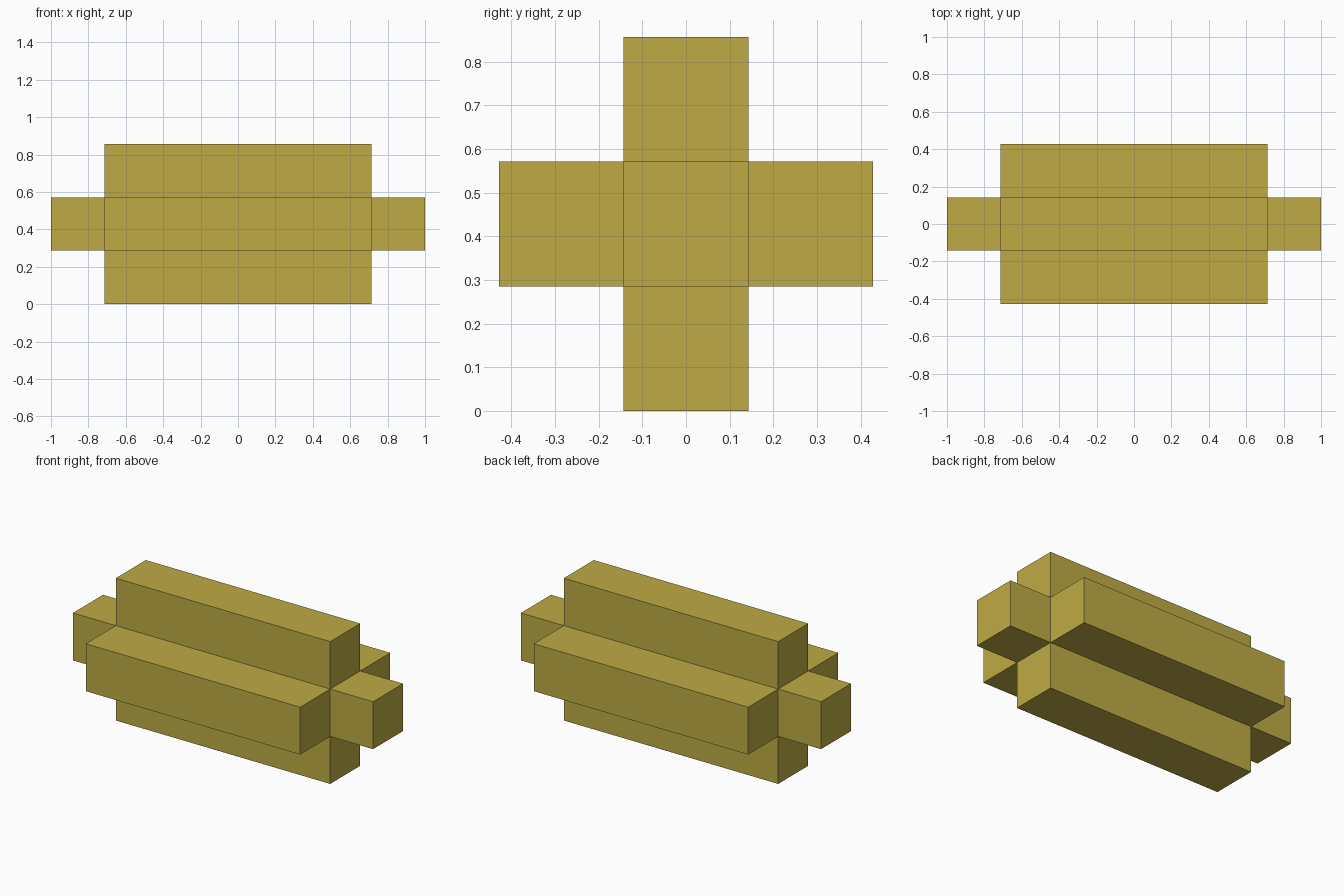
import bpy
import bmesh
from mathutils import Matrix

if "Cube" in bpy.data.objects:
    bpy.data.objects.remove(bpy.data.objects["Cube"], do_unlink=True)

UNIT = 2 / 7  # bar thickness; the whole block is 7 x 3 x 3 units

# Mustard material
mustard = bpy.data.materials.new("mustard_yellow")
mustard.use_nodes = True
colour = (0.52, 0.41, 0.06, 1)
mustard.diffuse_color = colour
mustard.node_tree.nodes["Principled BSDF"].inputs["Base Color"].default_value = colour

# Core bar, five units long, centred in the block
bm = bmesh.new()
bmesh.ops.create_cube(bm, size=UNIT, matrix=Matrix.Diagonal((5, 1, 1, 1)))

# Pull every side out by one unit: four long fins and two end stubs
bm.normal_update()
normals = [f.normal.copy() for f in bm.faces]
result = bmesh.ops.extrude_discrete_faces(bm, faces=bm.faces[:])
for face in result["faces"]:
    face.normal_update()
    bmesh.ops.translate(bm, verts=face.verts[:], vec=face.normal * UNIT)
bmesh.ops.recalc_face_normals(bm, faces=bm.faces[:])

# Stand it on the floor
bmesh.ops.translate(bm, verts=bm.verts[:], vec=(0, 0, 1.5 * UNIT))

mesh = bpy.data.meshes.new("cross_block")
bm.to_mesh(mesh)
bm.free()
mesh.materials.append(mustard)
block = bpy.data.objects.new("cross_block", mesh)
bpy.context.scene.collection.objects.link(block)
